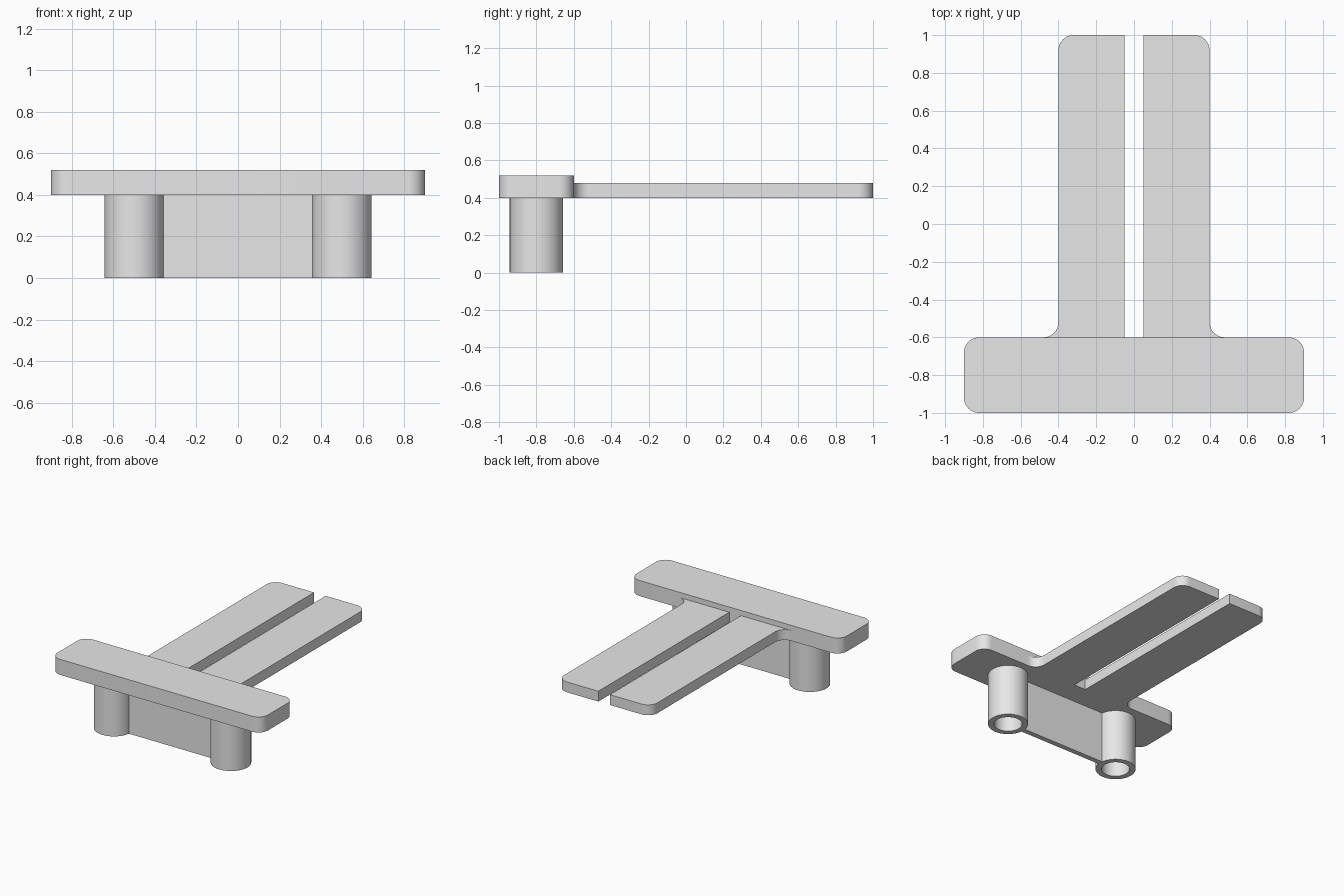
import bpy, bmesh, math

cube = bpy.data.objects.get("Cube")
if cube:
    bpy.data.objects.remove(cube, do_unlink=True)

grey = bpy.data.materials.new("plain_grey")
grey.use_nodes = True
grey.diffuse_color = (0.8, 0.8, 0.8, 1)
grey.node_tree.nodes["Principled BSDF"].inputs["Base Color"].default_value = (0.8, 0.8, 0.8, 1)


def arc(cx, cy, r, start, end, steps=10):
    """Points along a circular arc, angles in degrees."""
    angles = [math.radians(start + (end - start) * i / steps) for i in range(steps + 1)]
    return [(cx + r * math.cos(a), cy + r * math.sin(a)) for a in angles]


def finish(name, bm):
    bmesh.ops.recalc_face_normals(bm, faces=bm.faces[:])
    mesh = bpy.data.meshes.new(name)
    bm.to_mesh(mesh)
    bm.free()
    mesh.materials.append(grey)
    obj = bpy.data.objects.new(name, mesh)
    bpy.context.collection.objects.link(obj)
    bpy.ops.object.select_all(action='DESELECT')
    obj.select_set(True)
    bpy.context.view_layer.objects.active = obj
    bpy.ops.object.shade_smooth_by_angle(angle=math.radians(30))
    return obj


def slab(name, outline, z0, z1):
    """Extrude a flat outline between two heights."""
    bm = bmesh.new()
    face = bm.faces.new([bm.verts.new((x, y, z0)) for x, y in outline])
    top = bmesh.ops.extrude_face_region(bm, geom=[face], use_keep_orig=True)["geom"]
    for v in top:
        if isinstance(v, bmesh.types.BMVert):
            v.co.z = z1
    return finish(name, bm)


def tube(name, x, y, outer, inner, z0, z1, sides=48):
    """Hollow post with ring-shaped ends."""
    bm = bmesh.new()
    rings = []
    for r, z in ((outer, z0), (outer, z1), (inner, z1), (inner, z0)):
        rings.append([bm.verts.new((px, py, z)) for px, py in arc(x, y, r, 0, 360, sides)[:-1]])
    for k in range(4):
        a, b = rings[k], rings[(k + 1) % 4]
        for i in range(sides):
            j = (i + 1) % sides
            bm.faces.new((a[i], a[j], b[j], b[i]))
    return finish(name, bm)


R = 0.08

# Rounded crossbar
bar = (arc(0.9 - R, -0.6 - R, R, 0, 90) + arc(-0.9 + R, -0.6 - R, R, 90, 180)
       + arc(-0.9 + R, -1 + R, R, 180, 270) + arc(0.9 - R, -1 + R, R, 270, 360))
slab("crossbar", bar, 0.4, 0.52)

# Twin prongs with filleted roots and rounded outer tips
prong = ([(0.05, -0.6)] + arc(0.4 + R, -0.6 + R, R, 270, 180)
         + arc(0.4 - R, 1 - R, R, 0, 90) + [(0.05, 1)])
for side, sign in (("left", 1), ("right", -1)):
    slab(side + "_prong", [(sign * x, y) for x, y in prong], 0.4, 0.48)
    tube(side + "_post", sign * 0.5, -0.8, 0.1425, 0.1, 0, 0.4)

# Thin web joining the posts
slab("web", [(-0.38, -0.82), (0.38, -0.82), (0.38, -0.78), (-0.38, -0.78)], 0, 0.4)
